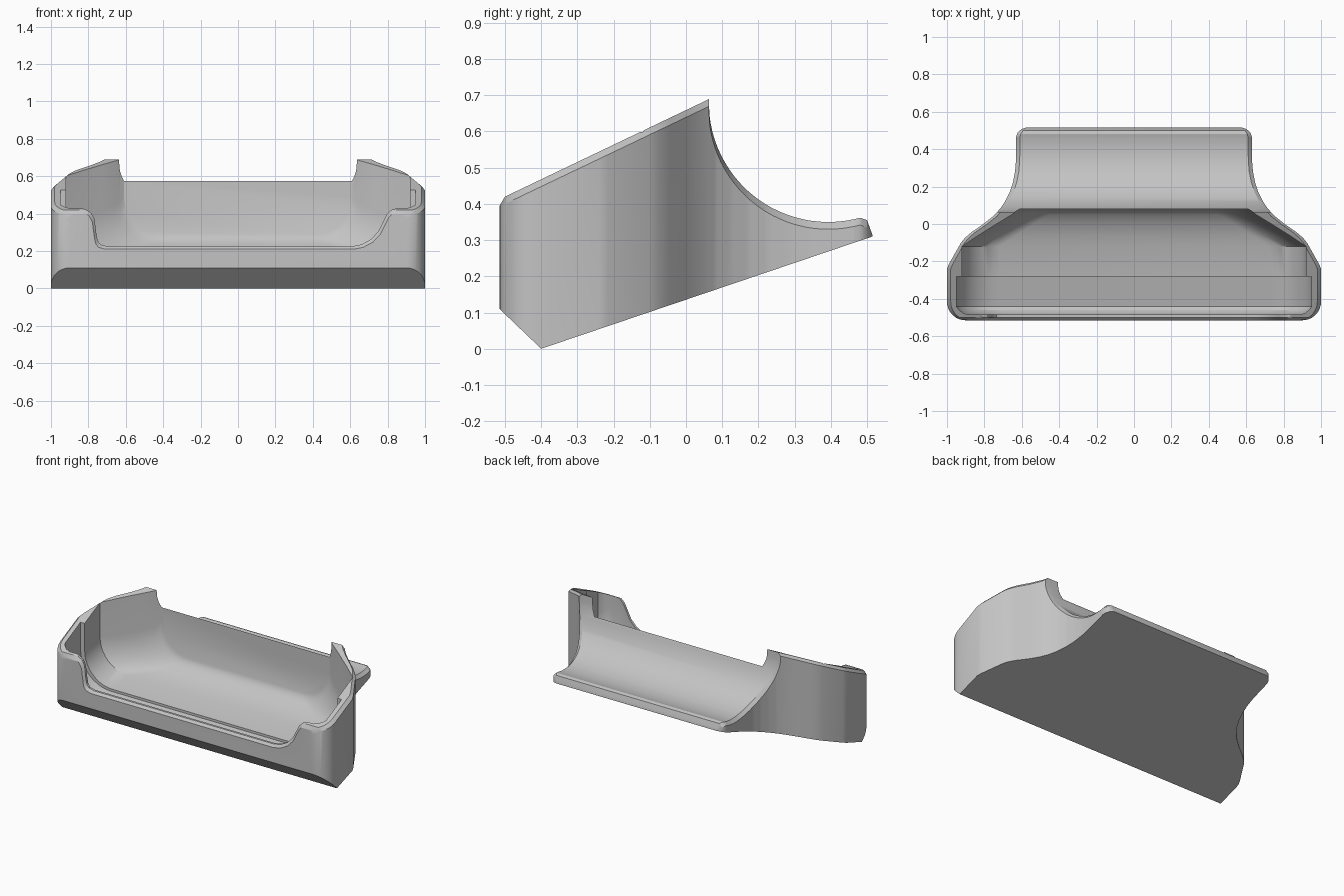
import bpy, bmesh, math

if "Cube" in bpy.data.objects:
    bpy.data.objects.remove(bpy.data.objects["Cube"])

grey = bpy.data.materials.new("light_grey")
grey.use_nodes = True
grey.diffuse_color = (0.55, 0.55, 0.55, 1)
grey.node_tree.nodes["Principled BSDF"].inputs["Base Color"].default_value = (0.55, 0.55, 0.55, 1)


def loft(name, rings):
    """Closed solid through rings of equal point count."""
    bm = bmesh.new()
    loops = [[bm.verts.new(p) for p in ring] for ring in rings]
    n = len(loops[0])
    for a, b in zip(loops, loops[1:]):
        for i in range(n):
            j = (i + 1) % n
            bm.faces.new((a[i], a[j], b[j], b[i]))
    bm.faces.new(loops[0])
    bm.faces.new(loops[-1])
    bmesh.ops.recalc_face_normals(bm, faces=bm.faces)
    mesh = bpy.data.meshes.new(name)
    bm.to_mesh(mesh)
    bm.free()
    mesh.materials.append(grey)
    obj = bpy.data.objects.new(name, mesh)
    bpy.context.collection.objects.link(obj)
    return obj


def lerp(table, y):
    for (y0, v0), (y1, v1) in zip(table, table[1:]):
        if y <= y1:
            return v0 + (v1 - v0) * max(0, y - y0) / (y1 - y0)
    return table[-1][1]


# Half width of the plan outline along y
corner = [(-0.415 - 0.1 * math.cos(a), 0.90 + 0.1 * math.sin(a))
          for a in [math.radians(10 * k) for k in range(10)]]
plan = corner + [(-0.24, 1.0), (-0.215, 0.99), (-0.10, 0.925), (-0.075, 0.905),
                 (-0.045, 0.87), (0.0, 0.805), (0.04, 0.755), (0.08, 0.717),
                 (0.12, 0.69), (0.17, 0.665), (0.22, 0.648), (0.28, 0.636),
                 (0.34, 0.631), (0.465, 0.63), (0.485, 0.624), (0.50, 0.612),
                 (0.51, 0.595), (0.515, 0.58)]

# Round saddle at the back
CY, CZ, R = 0.393, 0.68, 0.33
PEAK = CY - R


def top(y):
    if y < -0.5:
        return 0.395 + (y + 0.515) / 0.015 * 0.025
    if y <= PEAK + 1e-5:
        return 0.42 + 0.478 * (y + 0.5)
    if y <= 0.48:
        return CZ - math.sqrt(max(0, R * R - (y - CY) ** 2))
    return lerp([(0.48, 0.362), (0.50, 0.355), (0.515, 0.314)], y)


def bottom(y):
    return lerp([(-0.515, 0.11), (-0.40, 0.0), (0.515, 0.31)], y)


# Main body, lofted from front to back with a chamfered rim
ys = [p[0] for p in plan] + [-0.5, -0.40, PEAK, 0.48]
ys += [CY - R * math.cos(math.radians(a)) for a in range(6, 105, 4)]
stations = []
for y in sorted(ys):
    if not stations or y - stations[-1] > 0.001:
        stations.append(y)
rings = []
for y in stations:
    w, zb, zt = lerp(plan, y), bottom(y), top(y)
    c = min(0.02, (zt - zb) * 0.4)
    rings.append([(-w, y, zb), (w, y, zb), (w, y, zt - c), (w - c, y, zt),
                  (c - w, y, zt), (-w, y, zt - c)])
body = loft("dock_body", rings)


def trough(name, sections, r):
    """Pocket cutter with rounded lower corners, sections are (y, half width, floor)."""
    rings = []
    for y, w, z in sections:
        half = [(w, 1.0)] + [(w - r + r * math.cos(a), z + r - r * math.sin(a))
                             for a in [math.radians(9 * k) for k in range(11)]]
        rings.append([(x, y, h) for x, h in half] + [(-x, y, h) for x, h in reversed(half)])
    return loft(name, rings)


# Wide front slot and tapered rear pocket
slot = trough("front_slot_cutter", [(-0.485, 0.89, 0.145), (-0.475, 0.915, 0.115),
                                    (-0.46, 0.935, 0.097), (-0.44, 0.95, 0.09),
                                    (-0.28, 0.95, 0.13)], 0.22)
pocket = trough("rear_pocket_cutter", [(-0.30, 0.92, 0.142), (-0.12, 0.92, 0.175),
                                       (-0.06, 0.83, 0.19), (0.0, 0.735, 0.212),
                                       (0.05, 0.652, 0.245), (0.068, 0.63, 0.265),
                                       (0.08, 0.61, 0.29)], 0.20)

# Front notch: steep on one side, sweeping on the other, flared outwards
notch = [(-0.86, 0.60), (-0.86, 0.432), (-0.82, 0.425), (-0.785, 0.405), (-0.767, 0.37),
         (-0.757, 0.29), (-0.75, 0.255), (-0.735, 0.235), (-0.70, 0.225),
         (0.61, 0.225), (0.66, 0.235), (0.71, 0.262), (0.75, 0.305), (0.775, 0.355),
         (0.795, 0.395), (0.82, 0.42), (0.86, 0.432), (0.86, 0.60)]
front_notch = loft("front_notch_cutter", [
    [(x * (1 + d), y, z - d) for x, z in notch]
    for y, d in ((-0.53, 0.03), (-0.50, 0.0), (-0.45, 0.0))])

# Cut the openings
bpy.context.view_layer.objects.active = body
for cutter in (slot, pocket, front_notch):
    cutter.hide_render = True
    mod = body.modifiers.new(cutter.name, "BOOLEAN")
    mod.operation = "DIFFERENCE"
    mod.solver = "EXACT"
    mod.object = cutter
    bpy.ops.object.modifier_apply(modifier=mod.name)
    bpy.data.objects.remove(cutter)

bpy.ops.object.select_all(action="DESELECT")
body.select_set(True)
bpy.ops.object.shade_smooth_by_angle(angle=math.radians(25))
